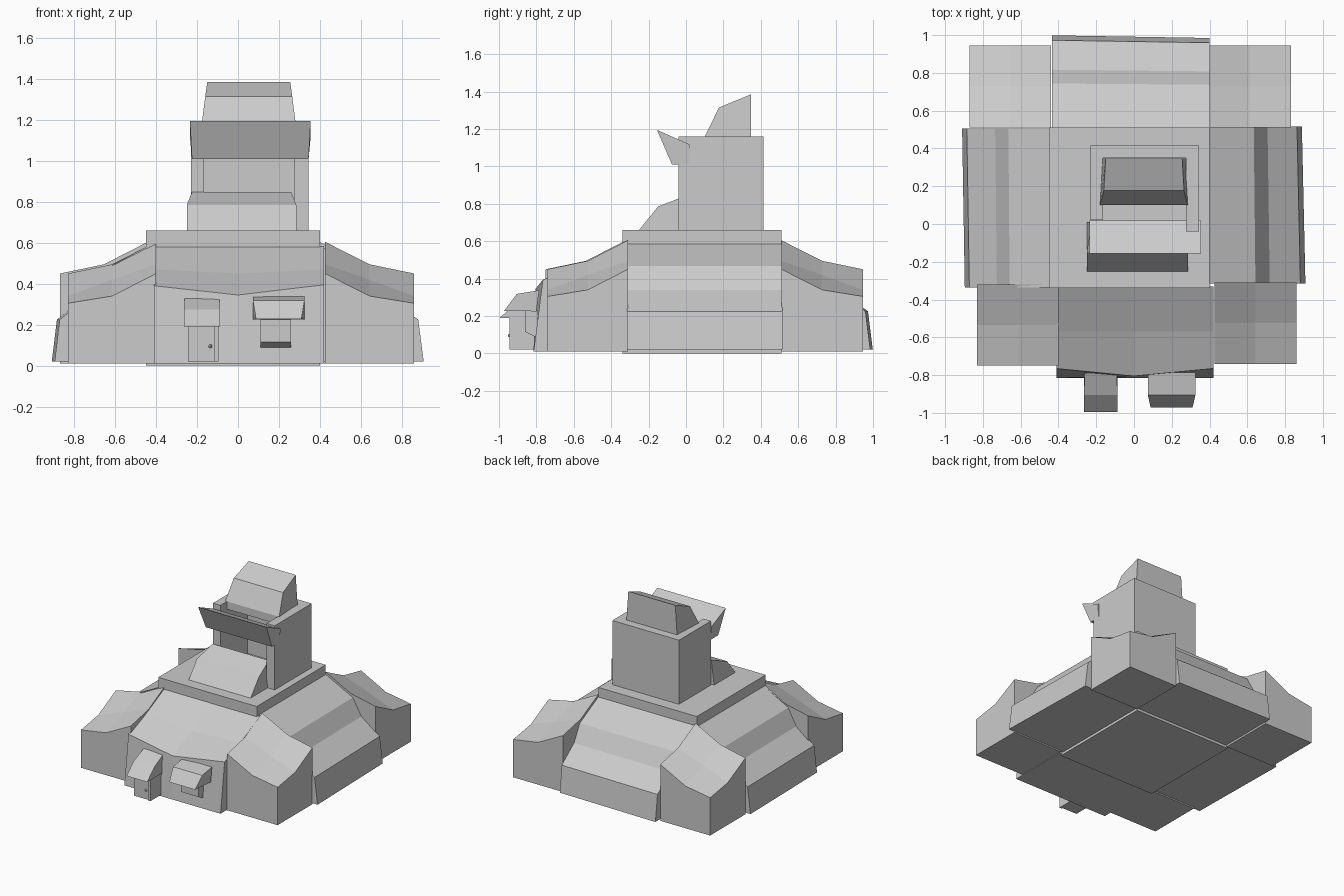
import bpy, bmesh

if "Cube" in bpy.data.objects:
    bpy.data.objects.remove(bpy.data.objects["Cube"])


def loft(name, rings):
    """Skin a list of equal-length 3D rings and cap both ends."""
    bm = bmesh.new()
    vs = [[bm.verts.new(p) for p in r] for r in rings]
    n = len(rings[0])
    for a, b in zip(vs, vs[1:]):
        for i in range(n):
            j = (i + 1) % n
            bm.faces.new((a[i], a[j], b[j], b[i]))
    bm.faces.new(vs[0])
    bm.faces.new(vs[-1])
    bmesh.ops.recalc_face_normals(bm, faces=bm.faces)
    me = bpy.data.meshes.new(name)
    bm.to_mesh(me)
    bm.free()
    ob = bpy.data.objects.new(name, me)
    bpy.context.collection.objects.link(ob)
    return ob


def x_prism(name, x0, x1, profile, narrow=None):
    """Sweep a (y, z) profile along x; narrow lists a side inset per point."""
    ins = narrow or [0] * len(profile)
    return loft(name, [[(x0 + d, y, z) for (y, z), d in zip(profile, ins)],
                       [(x1 - d, y, z) for (y, z), d in zip(profile, ins)]])


def box(name, x0, x1, y0, y1, z0, z1):
    return x_prism(name, x0, x1, [(y0, z0), (y1, z0), (y1, z1), (y0, z1)])


# Central block
box("central_block", -0.45, 0.40, -0.34, 0.51, 0.0, 0.66)

# Sloping wings: (distance outward, height), slightly skewed between ends
wing = [(0, 0.02), (0.47, 0.02), (0.445, 0.225), (0.295, 0.34), (0.225, 0.468), (0, 0.585)]


def skewed(extra):
    return [(d * (1 + extra), z) for d, z in wing]


loft("left_wing", [[(-0.44 - d, -0.335, z) for d, z in skewed(-0.03)],
                   [(-0.44 - d, 0.505, z) for d, z in skewed(0)]])
loft("right_wing", [[(0.40 + d, -0.315, z) for d, z in skewed(0.08)],
                    [(0.40 + d, 0.515, z) for d, z in skewed(0.04)]])
loft("back_wing", [[(-0.435, 0.51 + d, z) for d, z in skewed(0.04)],
                   [(0.40, 0.51 + d, z) for d, z in skewed(0.01)]])

# Front wing with a dipped eave in the middle
loft("front_wing", [[(x, -0.33, 0.01), (x, -0.815, 0.01), (x, ey, ez),
                     (x, -0.57, rz), (x, -0.33, 0.585)]
                    for x, ey, ez, rz in [(-0.41, -0.765, 0.39, 0.47),
                                          (0.0, -0.805, 0.345, 0.45),
                                          (0.42, -0.765, 0.395, 0.47)]])

# Corner blocks, highest toward the centre and dropping to the outer corner
heights = [(0.605, 0.495, 0.45), (0.495, 0.42, 0.34), (0.45, 0.34, 0.305)]
corners = {"front_left": (-0.40, -0.83, -0.32, -0.75),
           "front_right": (0.425, 0.86, -0.31, -0.74),
           "back_left": (-0.44, -0.87, 0.51, 0.945),
           "back_right": (0.40, 0.83, 0.51, 0.945)}
for label, (xi, xo, yi, yo) in corners.items():
    rings = []
    for t, (hi, hm, ho) in zip((0, 0.5, 1), heights):
        x = xi + (xo - xi) * t
        rings.append([(x, yi, 0.01), (x, yo, 0.01), (x, yo, ho),
                      (x, (yi + yo) / 2, hm), (x, yi, hi)])
    loft(label + "_corner", rings)

# Tower: U-shaped walls open to the front
plan = [(-0.23, 0.02), (-0.23, 0.415), (0.345, 0.415), (0.345, -0.04),
        (0.275, -0.04), (0.275, 0.35), (-0.165, 0.35), (-0.165, 0.02)]
loft("tower_walls", [[(x, y, z) for x, y in plan] for z in (0.65, 1.16)])

# Tower hood, front beam and sill
x_prism("tower_hood", -0.18, 0.285,
        [(0.10, 1.10), (0.10, 1.16), (0.177, 1.315), (0.347, 1.385), (0.347, 1.10)],
        [0, 0, 0.02, 0.03, 0.01])
x_prism("tower_beam", -0.235, 0.355,
        [(-0.155, 1.195), (0.018, 1.118), (0.018, 1.01), (-0.075, 1.01)],
        [0, 0, 0.01, 0.01])
x_prism("tower_sill", -0.25, 0.285,
        [(-0.255, 0.655), (-0.15, 0.785), (0.01, 0.848), (0.01, 0.655)],
        [0, 0, 0.025, 0])

# Door, frame post, knob and canopy
box("door", -0.245, -0.115, -0.935, -0.80, 0.02, 0.20)
box("door_post", -0.115, -0.095, -0.945, -0.80, 0.02, 0.20)
bpy.ops.mesh.primitive_uv_sphere_add(segments=8, ring_count=6, radius=0.009,
                                     location=(-0.135, -0.943, 0.095))
bpy.context.object.name = "door_knob"
x_prism("door_canopy", -0.265, -0.087,
        [(-0.995, 0.19), (-0.905, 0.275), (-0.79, 0.328), (-0.79, 0.19)],
        [0, 0, 0.004, 0])

# Window hood and box below
x_prism("window_hood", 0.073, 0.325,
        [(-0.972, 0.228), (-0.905, 0.318), (-0.785, 0.338), (-0.80, 0.225)],
        [0.015, 0, 0, 0])
x_prism("window_box", 0.11, 0.26,
        [(-0.86, 0.23), (-0.86, 0.115), (-0.80, 0.085), (-0.79, 0.23)])
